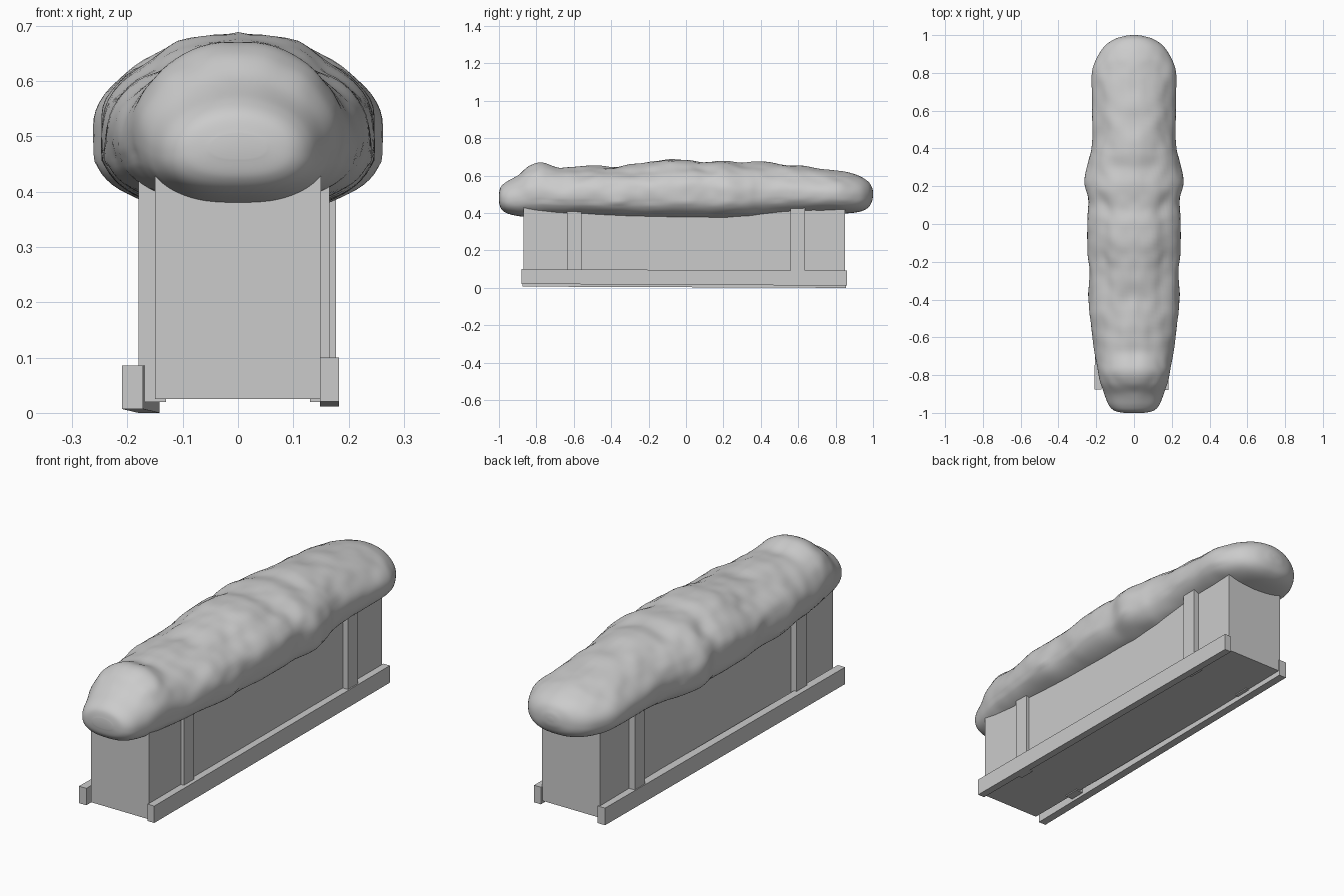
import bpy, bmesh, math
from mathutils import Vector, noise

if "Cube" in bpy.data.objects:
    bpy.data.objects.remove(bpy.data.objects["Cube"])


def make_object(name, bm, smooth=False):
    bmesh.ops.recalc_face_normals(bm, faces=bm.faces[:])
    for f in bm.faces:
        f.smooth = smooth
    me = bpy.data.meshes.new(name)
    bm.to_mesh(me)
    bm.free()
    ob = bpy.data.objects.new(name, me)
    bpy.context.collection.objects.link(ob)
    return ob


def beam(name, y0, y1, front, back=None):
    """Box between two end rectangles (x0, x1, z0, z1)."""
    bm = bmesh.new()
    ends = []
    for y, (x0, x1, z0, z1) in ((y0, front), (y1, back or front)):
        ends.append([bm.verts.new((x, y, z))
                     for x, z in ((x0, z0), (x1, z0), (x1, z1), (x0, z1))])
    a, b = ends
    bm.faces.new(a)
    bm.faces.new(b)
    for i in range(4):
        j = (i + 1) % 4
        bm.faces.new((a[i], a[j], b[j], b[i]))
    return make_object(name, bm)


# Planter box
beam("planter_box", -0.87, 0.85, (-0.15, 0.15, 0.025, 0.44))

# Upright battens on the long sides
for label, y0, y1, xr, top in (("front", -0.635, -0.56, 0.165, 0.43),
                               ("back", 0.56, 0.635, 0.177, 0.44)):
    beam(label + "_right_post", y0, y1, (0.13, xr, 0.02, top))
    beam(label + "_left_post", y0, y1, (-0.18, -0.13, 0.02, top))

# Base rails, set slightly askew
beam("right_rail", -0.88, 0.86, (0.148, 0.183, 0.021, 0.10), (0.148, 0.183, 0.012, 0.092))
beam("left_rail", -0.875, 0.855, (-0.21, -0.172, 0.007, 0.086), (-0.18, -0.142, 0.0, 0.08))

# Hedge stations: y, half width, top z, bottom z
ROWS = [
    (-1.00, 0.05, 0.505, 0.46), (-0.99, 0.10, 0.54, 0.425), (-0.96, 0.133, 0.567, 0.40),
    (-0.90, 0.158, 0.60, 0.385), (-0.84, 0.178, 0.65, 0.38), (-0.77, 0.195, 0.668, 0.378),
    (-0.68, 0.21, 0.645, 0.378), (-0.55, 0.225, 0.648, 0.376), (-0.40, 0.242, 0.655, 0.37),
    (-0.26, 0.235, 0.663, 0.366), (-0.13, 0.25, 0.68, 0.362), (0.02, 0.25, 0.685, 0.36),
    (0.12, 0.246, 0.68, 0.36), (0.22, 0.265, 0.675, 0.362), (0.33, 0.245, 0.668, 0.366),
    (0.42, 0.225, 0.67, 0.376), (0.58, 0.22, 0.655, 0.39), (0.75, 0.224, 0.635, 0.397),
    (0.85, 0.208, 0.622, 0.398), (0.93, 0.165, 0.595, 0.408), (0.975, 0.11, 0.568, 0.43),
    (0.995, 0.05, 0.535, 0.465), (1.0, 0.012, 0.51, 0.495),
]


def station(u):
    """Catmull-Rom interpolation through the stations."""
    i = min(int(u), len(ROWS) - 2)
    t = u - i
    p = [ROWS[max(0, min(len(ROWS) - 1, i + k))] for k in (-1, 0, 1, 2)]
    return [0.5 * (2 * b + (c - a) * t + (2 * a - 5 * b + 4 * c - d) * t * t
                   + (3 * b - a - 3 * c + d) * t ** 3) for a, b, c, d in zip(*p)]


# Hedge: lofted loaf with soft mirrored lumps
SEG, SUB = 72, 7
bm = bmesh.new()
rings = []
count = (len(ROWS) - 1) * SUB
for r in range(count + 1):
    y, w, top, bot = station(r / SUB)
    y = max(-1.0, min(1.0, y))
    mid = bot + (top - bot) * 0.45
    fade = min(1.0, (1.0 - abs(y)) / 0.15)
    ring = []
    for s in range(SEG):
        a = 2 * math.pi * s / SEG
        ca, sa = math.cos(a), math.sin(a)
        if sa >= 0:
            x, z = w * ca, (top - mid) * sa
        else:
            x = w * math.copysign(abs(ca) ** 0.8, ca)
            z = -(mid - bot) * abs(sa) ** 0.8
        q = Vector((abs(x) * 8, y * 6.5, (z + mid) * 9))
        lump = noise.noise(q) + 0.4 * noise.noise(q * 2.1)
        k = 1 + 0.085 * fade * lump * (1.0 if sa > -0.3 else 0.3) * (1 - 0.6 * abs(ca) ** 6)
        ring.append(bm.verts.new((x * k, y, mid + z * k)))
    rings.append(ring)
for a, b in zip(rings, rings[1:]):
    for i in range(SEG):
        j = (i + 1) % SEG
        bm.faces.new((a[i], a[j], b[j], b[i]))
bm.faces.new(rings[0])
bm.faces.new(rings[-1])
make_object("hedge", bm, smooth=True)
